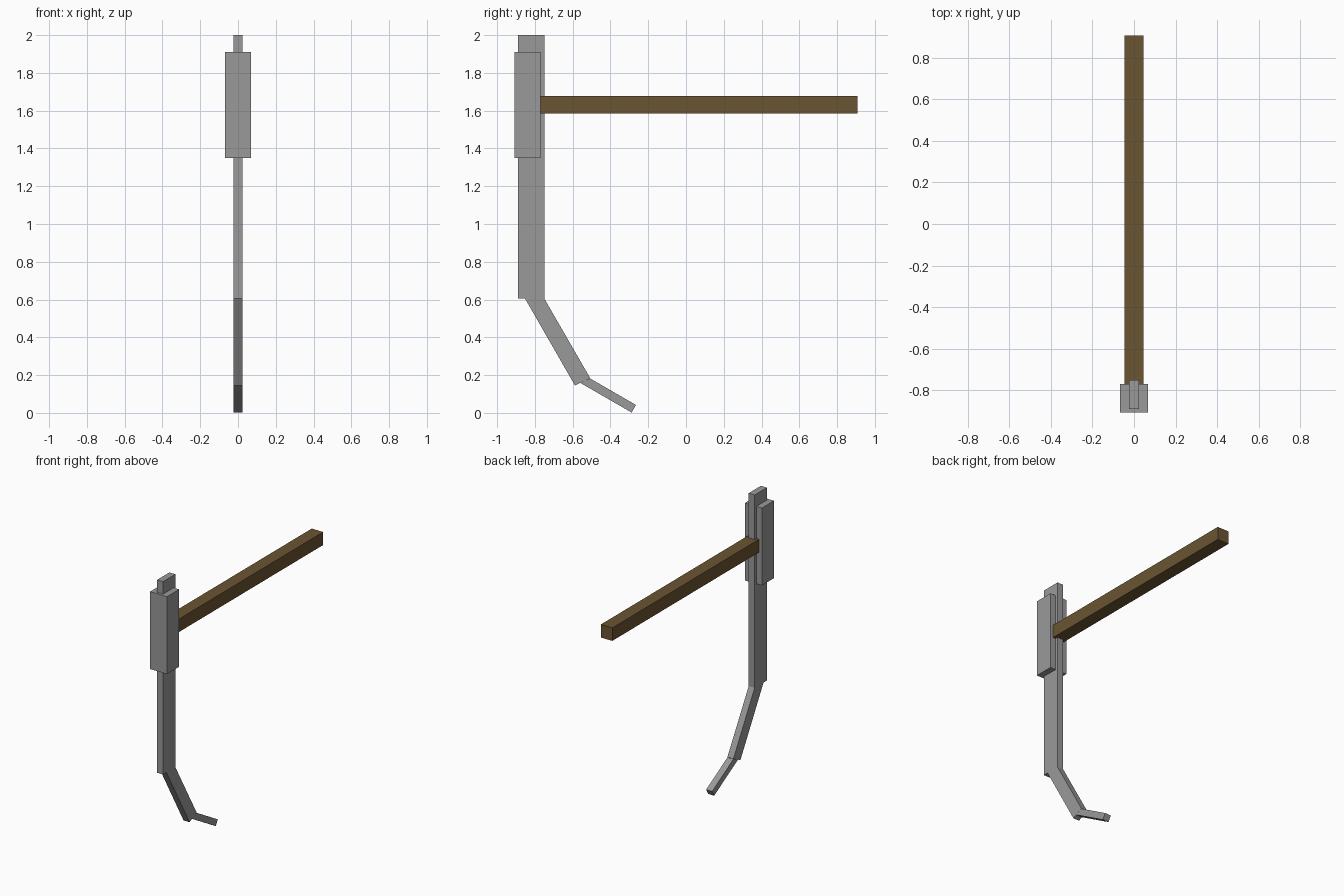
import bpy, bmesh

if "Cube" in bpy.data.objects:
    bpy.data.objects.remove(bpy.data.objects["Cube"])


def material(name, color):
    m = bpy.data.materials.new(name)
    m.diffuse_color = (*color, 1)
    m.use_nodes = True
    m.node_tree.nodes["Principled BSDF"].inputs["Base Color"].default_value = m.diffuse_color
    return m


steel = material("grey steel", (0.32, 0.32, 0.32))
wood = material("brown wood", (0.147, 0.09, 0.032))


def slab(name, half_width, profile, mat):
    """Extrude a side profile of (y, z) points symmetrically across x."""
    bm = bmesh.new()
    face = bm.faces.new([bm.verts.new((-half_width, y, z)) for y, z in profile])
    ext = bmesh.ops.extrude_face_region(bm, geom=[face])["geom"]
    bmesh.ops.translate(bm, vec=(2 * half_width, 0, 0),
                        verts=[g for g in ext if isinstance(g, bmesh.types.BMVert)])
    bmesh.ops.recalc_face_normals(bm, faces=bm.faces)
    mesh = bpy.data.meshes.new(name)
    bm.to_mesh(mesh)
    bm.free()
    mesh.materials.append(mat)
    obj = bpy.data.objects.new(name, mesh)
    bpy.context.collection.objects.link(obj)


def rect(y0, y1, z0, z1):
    return [(y0, z0), (y1, z0), (y1, z1), (y0, z1)]


# Straight upper blade
slab("blade", 0.024, rect(-0.89, -0.75, 0.605, 2.0), steel)
# Blade bent 30 degrees from vertical
slab("bent_blade", 0.024,
     [(-0.852, 0.605), (-0.75, 0.605), (-0.507, 0.184), (-0.588, 0.145)], steel)
# Thin tip bent 60 degrees from vertical
slab("blade_tip", 0.024,
     [(-0.56, 0.159), (-0.288, 0.002), (-0.265, 0.042), (-0.507, 0.182)], steel)
# Clamp block around the blade
slab("clamp_block", 0.068, rect(-0.908, -0.77, 1.35, 1.91), steel)
# Long square handle
slab("handle", 0.046, rect(-0.77, 0.908, 1.584, 1.678), wood)
